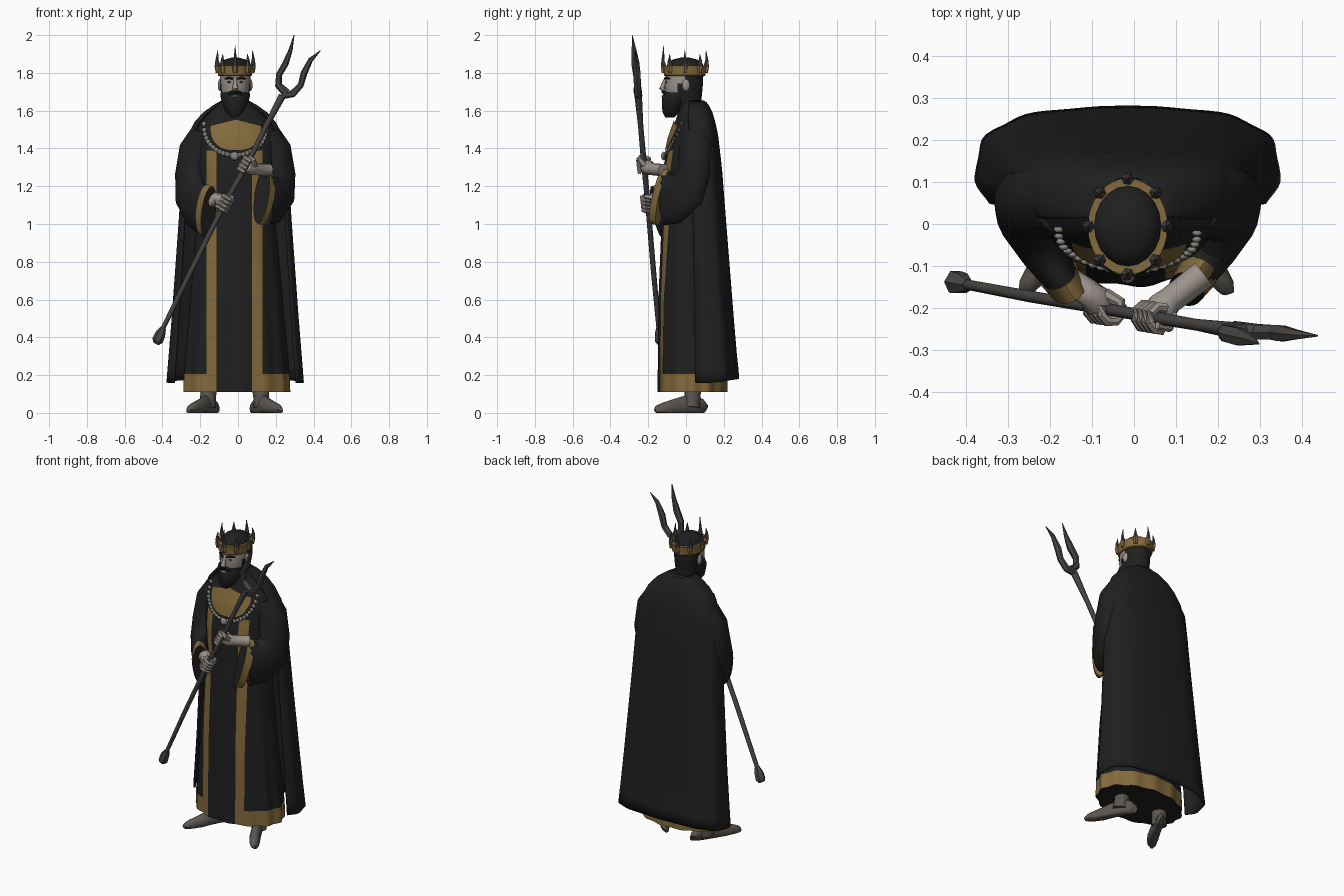
import bpy, bmesh
from math import sin, cos, pi, sqrt
from mathutils import Vector as V

cube = bpy.data.objects.get("Cube")
if cube:
    bpy.data.objects.remove(cube)


def material(name, r, g, b):
    m = bpy.data.materials.new(name)
    m.use_nodes = True
    m.diffuse_color = (r, g, b, 1)
    m.node_tree.nodes["Principled BSDF"].inputs["Base Color"].default_value = (r, g, b, 1)
    return m


BLACK = material("black cloth", .014, .014, .014)
GOLD = material("old gold", .23, .145, .045)
SKIN = material("pale skin", .33, .29, .26)
METAL = material("dark metal", .065, .06, .055)
LEATHER = material("grey leather", .105, .093, .08)
SILVER = material("dull silver", .25, .24, .22)


def loft(name, rings, mats, cyclic=True, cuts=(), rule=None, angle=.8, solid=0):
    """Skin a list of rings; cut along planes, then colour faces by a rule."""
    bm = bmesh.new()
    rows = [[bm.verts.new(p) for p in ring] for ring in rings]
    n = len(rows[0])
    for a, b in zip(rows, rows[1:]):
        for i in range(n if cyclic else n - 1):
            j = (i + 1) % n
            bm.faces.new((a[i], a[j], b[j], b[i]))
    if cyclic:
        bm.faces.new(rows[0][::-1])
        bm.faces.new(rows[-1])
    bmesh.ops.recalc_face_normals(bm, faces=bm.faces)
    for co, no in cuts:
        bmesh.ops.bisect_plane(bm, geom=bm.verts[:] + bm.edges[:] + bm.faces[:],
                               plane_co=co, plane_no=no)
    if rule:
        bm.normal_update()
        for f in bm.faces:
            f.material_index = rule(f.calc_center_median(), f.normal)
    me = bpy.data.meshes.new(name)
    bm.to_mesh(me)
    bm.free()
    for m in mats:
        me.materials.append(m)
    ob = bpy.data.objects.new(name, me)
    bpy.context.collection.objects.link(ob)
    if solid:
        mod = ob.modifiers.new("thickness", "SOLIDIFY")
        mod.thickness = solid
    bpy.ops.object.select_all(action="DESELECT")
    ob.select_set(True)
    bpy.context.view_layer.objects.active = ob
    bpy.ops.object.shade_smooth_by_angle(angle=angle)
    return ob


def sweep(name, path, mats, side=None, n=10, floor=None, **kw):
    """Tube through (x, y, z, side radius, up radius) points."""
    pts = [V(p[:3]) for p in path]
    rings = []
    for i, p in enumerate(path):
        t = (pts[min(i + 1, len(pts) - 1)] - pts[max(i - 1, 0)]).normalized()
        s = V(side) if side else t.cross(V((.12, .97, .2)))
        s.normalize()
        u = s.cross(t).normalized()
        ring = [pts[i] + s * p[3] * cos(k * 2 * pi / n) + u * p[-1] * sin(k * 2 * pi / n)
                for k in range(n)]
        if floor is not None:
            for q in ring:
                q.z = max(q.z, floor)
        rings.append(ring)
    return loft(name, rings, mats, **kw)


def ball(name, c, r, mat, n=10):
    rings = []
    for k in range(n + 1):
        a = pi * (.03 + .94 * k / n)
        rings.append([(c[0] + r[0] * sin(a) * cos(b * 2 * pi / n),
                       c[1] + r[1] * sin(a) * sin(b * 2 * pi / n),
                       c[2] - r[2] * cos(a)) for b in range(n)])
    return loft(name, rings, [mat])


def at(rows, z):
    """Interpolate profile rows at a height."""
    for a, b in zip(rows, rows[1:]):
        if z <= b[0]:
            t = max(0, (z - a[0]) / (b[0] - a[0]))
            return [p + (q - p) * t for p, q in zip(a[1:], b[1:])]
    return rows[-1][1:]


def ellipse(z, c, y, rx, ry, n, fold=0):
    return [(c + rx * cos(a) * (1 + fold * cos(13 * a)), y + ry * sin(a) * (1 + fold * cos(13 * a)), z)
            for a in (2 * pi * k / n for k in range(n))]


# Robe: z, centre x, centre y, half width, half depth
ROBE = [(.11, -.01, .035, .28, .182), (.21, -.01, .035, .277, .182), (.6, -.01, .02, .245, .165),
        (1.0, -.01, .02, .21, .15), (1.1, -.01, .025, .2, .145), (1.3, -.01, .03, .21, .15),
        (1.45, -.01, .04, .22, .13), (1.53, -.01, .045, .195, .107), (1.59, -.015, .045, .135, .085),
        (1.645, -.015, .04, .08, .07)]


def robe_front(x, z):
    c, y, rx, ry = at(ROBE, z)
    return y - ry * sqrt(max(0, 1 - ((x - c) / rx) ** 2))


STRIPES = [(-.167, -.114), (.075, .13)]


def robe_rule(c, n):
    front = n.y < -.05
    if abs(n.z) > .9:
        return 0
    if front and c.z < 1.38 and any(a < c.x < b for a, b in STRIPES):
        return 1
    middle = front and STRIPES[0][1] < c.x < STRIPES[1][0]
    return int(c.z < .205 and not middle)


zs = [.11 + k * (1.645 - .11) / 36 for k in range(37)]
loft("robe", [ellipse(z, *at(ROBE, z), 78, .028 * max(0, 1 - z / 1.1)) for z in zs], [BLACK, GOLD],
     cuts=[((x, 0, 0), (1, 0, 0)) for s in STRIPES for x in s] + [((0, 0, .205), (0, 0, 1))],
     rule=robe_rule)

# Cape: z, half width, side y, back depth
CAPE = [(.16, .362, .125, .155), (.5, .335, .115, .137), (1.0, .30, .095, .118), (1.3, .28, .085, .105),
        (1.47, .25, .07, .1), (1.54, .215, .06, .095), (1.59, .17, .055, .085), (1.63, .115, .05, .07),
        (1.655, .07, .045, .05)]


def cape_ring(z):
    w, y, d = at(CAPE, z)
    ring = []
    for k in range(49):
        a = (k / 24 - 1) * 2.05
        f = 1 + .014 * cos(11 * a) * max(0, 1 - z / 1.4)
        s, c = sin(a), cos(a)
        ring.append((-.015 + w * f * (1 if s > 0 else -1) * abs(s) ** .72,
                     y + d * f * (abs(c) ** .72 if c > 0 else c * 1.1),
                     z + .02 * max(c, 0) * (z < .3)))
    return ring


loft("cape", [cape_ring(z) for z in [.16 + .07 * k for k in range(19)] + [r[0] for r in CAPE[4:]]],
     [BLACK], cyclic=False, solid=.012)

# Breast panel with a silver chain along its edge
bib = []
for r in range(9):
    row = []
    for k in range(25):
        a = pi * k / 24
        x = -.012 + .138 * cos(a)
        z = 1.555 - .035 * abs(cos(a)) - r / 8 * (.165 * sin(a) ** .7 - .02 * abs(cos(a)))
        row.append((x, robe_front(x, z) - .009, z))
    bib.append(row)
loft("breast_panel", bib, [GOLD], cyclic=False)
for k in range(25):
    a = pi * k / 24
    x, z = -.015 + .165 * cos(a), 1.53 - .165 * sin(a) ** .8
    ball("chain_link", (x, robe_front(x, z) - .006, z), (.013, .008, .013), SILVER, 6)
ball("clasp", (-.018, robe_front(-.018, 1.36) - .01, 1.36), (.023, .014, .023), SILVER, 8)

# Sleeves with hanging cuffs
SLEEVE = [(.155, .05, 1.5, .07, .08), (.21, .05, 1.41, .08, .09), (.235, .045, 1.27, .08, .09),
          (.235, .01, 1.16, .072, .115), (.205, -.06, 1.1, .055, .13), (.165, -.12, 1.075, .045, .135),
          (.14, -.155, 1.065, .04, .135)]
for sgn, name, lift in ((-1, "right", 0), (1, "left", .085)):
    path = []
    for i, (x, y, z, a, b) in enumerate(SLEEVE):
        path.append((sgn * x - .015, y, z + lift * max(0, i - 2) / 4, a, b * (1 + lift * i / 5)))
    body = sweep(name + "_sleeve", path[:-1], [BLACK], side=(-sgn * .85, .53, 0), n=20)
    cuff = [p[:3] + (p[3] + .004, p[4] + .004) for p in path[-2:]]
    mouth = V((-sgn * .53, -.85, 0))
    sweep(name + "_cuff", cuff, [GOLD, BLACK], side=(-sgn * .85, .53, 0), n=20,
          rule=lambda c, n: int(n.dot(mouth) > .75))

# Hands closed round the shaft
AXIS = V((.5, -.09, .86)).normalized()
for name, c, wrist in (("right", V((-.07, -.202, 1.11)), (-.18, -.12, 1.105)),
                       ("left", V((.045, -.222, 1.31)), (.165, -.12, 1.285))):
    toward = V(wrist) - c
    u = (toward - AXIS * toward.dot(AXIS)).normalized()
    w = AXIS.cross(u)
    palm = c + u * .032
    sweep(name + "_wrist", [(*wrist, .034), (*(palm + u * .03), .032), (*palm, .04), (*(c + u * .008), .032)],
          [SKIN], n=10)
    for k in range(4):
        base = c + AXIS * (k - 1.5) * .022
        pts = [base + (u * cos(a) + w * sin(a)) * .029 for a in (.3, 1.1, 1.9, 2.7, 3.5, 4.3)]
        sweep(name + "_finger", [(*p, .0125) for p in pts], [SKIN], n=7)
    sweep(name + "_thumb", [(*(palm + AXIS * .02 - w * .02), .017), (*(c + AXIS * .045 - w * .025), .014),
                            (*(c + AXIS * .05 - u * .022), .009)], [SKIN], n=7)

# Two-pronged staff
sweep("staff_shaft", [(-.42, -.14, .40, .012), (-.25, -.172, .75, .014), (-.07, -.202, 1.11, .014),
                      (.045, -.222, 1.31, .015), (.15, -.24, 1.52, .014), (.235, -.253, 1.68, .02)], [METAL], n=8)
sweep("staff_pommel", [(-.435, -.135, .368, .018), (-.425, -.138, .385, .03), (-.41, -.141, .42, .027),
                       (-.395, -.145, .45, .015)], [METAL], n=6, angle=.3)
sweep("inner_prong", [(.255, -.255, 1.695, .024), (.215, -.257, 1.735, .02), (.217, -.26, 1.79, .016, .022),
                      (.252, -.268, 1.85, .017, .024), (.278, -.275, 1.92, .011, .014),
                      (.297, -.285, 2.0, .002)], [METAL], n=6, angle=.4)
sweep("outer_prong", [(.235, -.253, 1.685, .024), (.29, -.256, 1.69, .02), (.332, -.258, 1.735, .016, .02),
                      (.35, -.26, 1.8, .018, .022), (.385, -.263, 1.87, .013),
                      (.437, -.266, 1.918, .002)], [METAL], n=6, angle=.4)

# Head with hair coloured at the back and crown
HEAD = [(1.55, -.015, .03, .055, .055), (1.62, -.015, .02, .06, .066), (1.66, -.015, -.008, .07, .09),
        (1.72, -.015, -.012, .078, .1), (1.79, -.015, -.008, .081, .1), (1.84, -.015, -.004, .075, .092),
        (1.87, -.015, 0, .045, .06), (1.88, -.015, 0, .01, .015)]
loft("head", [ellipse(*r, 28) for r in HEAD], [SKIN, BLACK],
     cuts=[((0, -.005, 0), (0, 1, 0)), ((0, -.045, 0), (0, 1, 0)), ((0, 0, 1.745), (0, 0, 1))],
     rule=lambda c, n: int(c.y > -.005 or c.z > 1.8 or (c.y > -.045 and c.z < 1.745)))
BEARD = [(1.565, -.02, -.085, .018, .025), (1.595, -.018, -.078, .048, .047), (1.64, -.015, -.062, .068, .066),
         (1.675, -.015, -.052, .078, .074), (1.695, -.015, -.042, .077, .072)]
loft("beard", [ellipse(*r, 20) for r in BEARD], [BLACK])
sweep("nose", [(-.015, -.105, 1.775, .008), (-.015, -.118, 1.745, .01), (-.015, -.126, 1.718, .016),
               (-.015, -.113, 1.706, .01)], [SKIN], n=8)
ball("lower_lip", (-.015, -.121, 1.676), (.02, .01, .006), SKIN, 8)
for s in (-1, 1):
    def X(d):
        return -.015 + s * d
    sweep("moustache", [(X(0), -.121, 1.7, .009), (X(.025), -.114, 1.695, .01), (X(.05), -.092, 1.675, .006)],
          [BLACK], n=7)
    sweep("eyebrow", [(X(.012), -.11, 1.768, .006), (X(.032), -.106, 1.774, .007), (X(.055), -.085, 1.768, .004)],
          [BLACK], n=6)
    ball("eye", (X(.031), -.103, 1.752), (.012, .004, .005), METAL, 8)
    ball("ear", (X(.08), .0, 1.735), (.012, .02, .032), SKIN, 8)

# Crown: band with toothed rim, then tall spikes
N = 32
band = []
for z, g in ((1.783, 0), (1.788, .004), (1.825, .006), (1.84, .009)):
    ring = ellipse(z, -.015, -.006, .086 + g, .106 + g, N)
    if z > 1.83:
        ring = [(x, y, z + (.025 if k % 4 == 0 else 0)) for k, (x, y, z) in enumerate(ring)]
    band.append(ring)
loft("crown_band", band, [GOLD], cyclic=True, angle=.4,
     rule=None).data.update()
for k in range(8):
    a = -pi / 2 + k * pi / 4
    top = 1.945 if k == 0 else (1.92 if k % 2 == 0 else 1.9)
    path = [(-.015 + cos(a) * (.088 + d), -.006 + sin(a) * (.108 + d), z, r)
            for z, d, r in ((1.8, .003, .012), (1.835, .005, .016), (1.865, .008, .009), (top, .004, .001))]
    sweep("crown_spike", path, [METAL, GOLD], n=6, angle=.3, rule=lambda c, n: int(c.z < 1.84))
loft("hair_top", [ellipse(z, -.015, -.005, r, r * 1.2, 20) for z, r in
                  ((1.8, .083), (1.845, .079), (1.87, .056), (1.882, .015))], [BLACK])

# Feet turned outward
FOOT = [(0, .022, .03), (.1, .042, .05), (.35, .042, .062), (.6, .05, .048), (.82, .052, .036),
        (.95, .036, .026), (1, .014, .014)]
for s, name in ((-1, "right"), (1, "left")):
    path = [(-.018 + s * (.105 + .125 * t), .1 - .26 * t, h * .55, w, h) for t, w, h in FOOT]
    sweep(name + "_shoe", path, [LEATHER], side=(.9, -s * .43, 0), n=14, floor=0)
    sweep(name + "_ankle", [(-.018 + s * .145, .03, .03, .044), (-.018 + s * .14, .035, .09, .042),
                            (-.018 + s * .13, .04, .2, .05)], [LEATHER], n=12)
